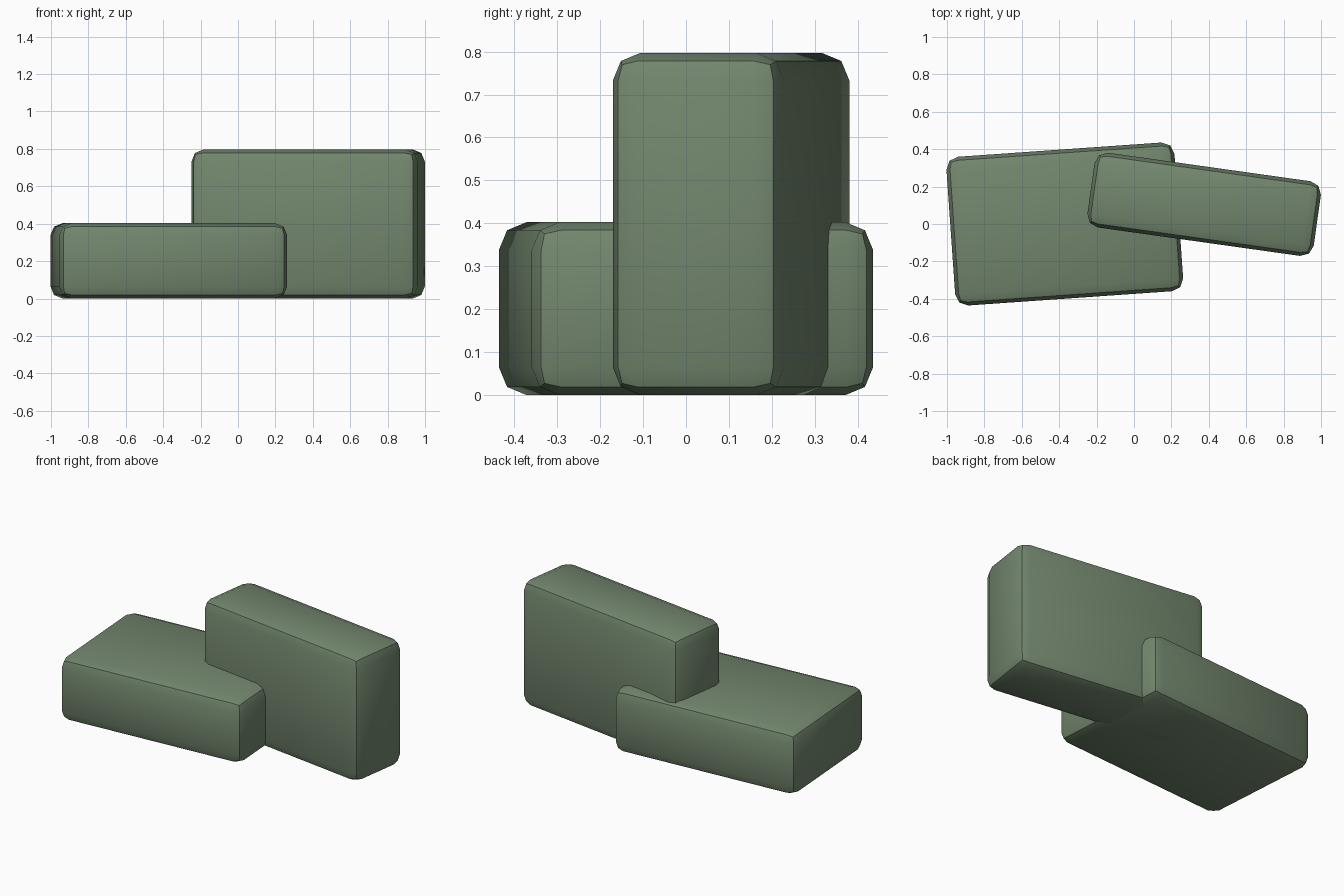
import bpy
from math import radians

if "Cube" in bpy.data.objects:
    bpy.data.objects.remove(bpy.data.objects["Cube"])

# Muted green shared by both blocks
green = bpy.data.materials.new("muted_green")
green.diffuse_color = (0.17, 0.24, 0.155, 1)
green.use_nodes = True
green.node_tree.nodes["Principled BSDF"].inputs["Base Color"].default_value = green.diffuse_color

LENGTH, WIDTH, THICK = 1.222, 0.797, 0.403


def block(name, x, y, size, angle):
    """Rounded block standing on the ground, turned about z."""
    bpy.ops.mesh.primitive_cube_add(size=1, location=(x, y, size[2] / 2))
    ob = bpy.context.object
    ob.name = name
    ob.scale = size
    bpy.ops.object.transform_apply(location=False, rotation=False, scale=True)
    ob.rotation_euler.z = radians(angle)
    bevel = ob.modifiers.new("rounded_edges", 'BEVEL')
    bevel.width = 0.065
    bevel.segments = 2
    bevel.limit_method = 'NONE'
    bpy.ops.object.modifier_apply(modifier=bevel.name)
    bpy.ops.object.shade_smooth_by_angle(angle=radians(30))
    ob.data.materials.append(green)
    return ob


# Block lying flat on the left
block("flat_block", -0.37, 0.0, (LENGTH, WIDTH, THICK), 4)
# Same block standing on its long edge on the right
block("upright_block", 0.375, 0.105, (LENGTH, THICK, WIDTH), -8)
